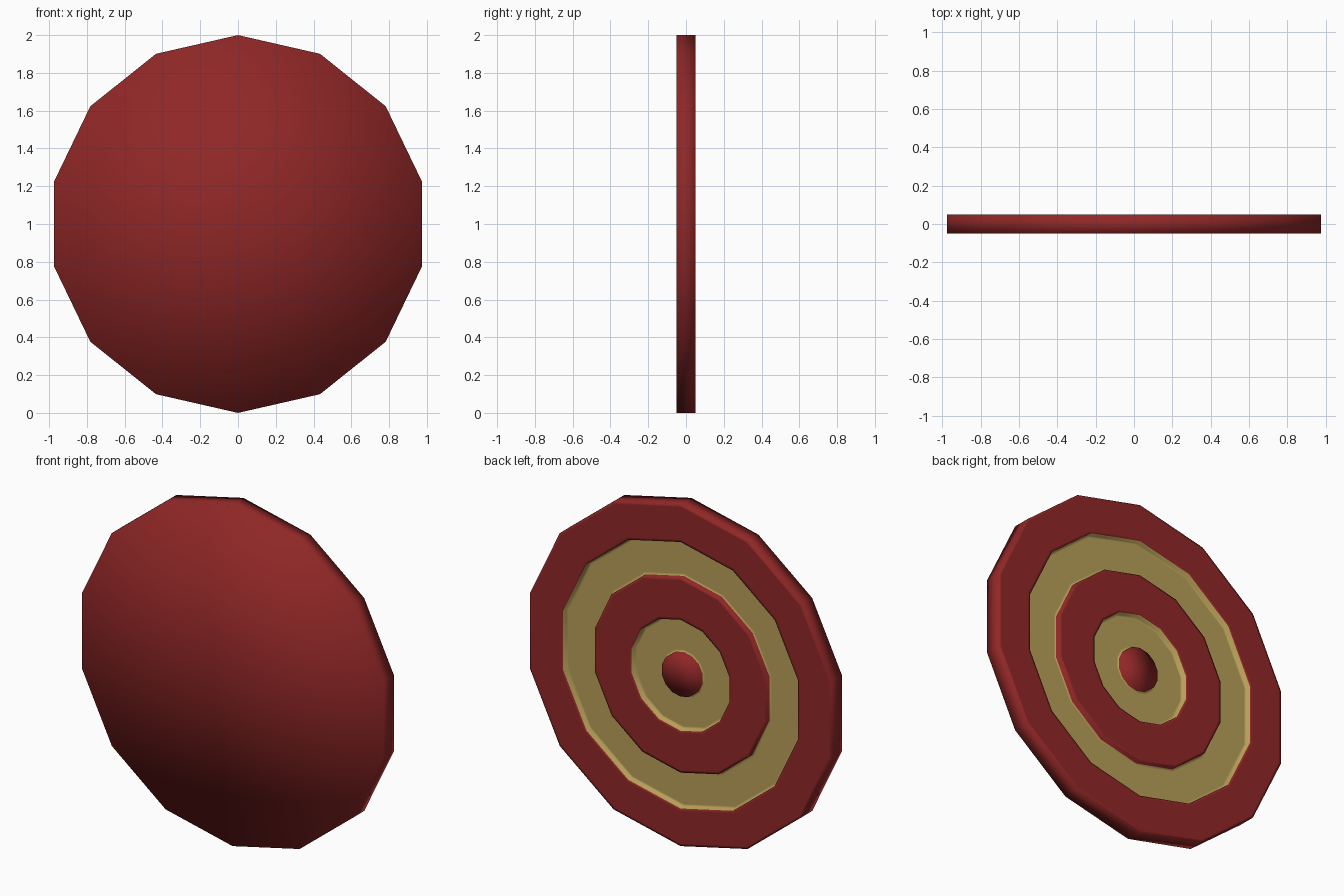
import bpy, bmesh, math

if "Cube" in bpy.data.objects:
    bpy.data.objects.remove(bpy.data.objects["Cube"])

SIDES = 14
HI, LO, FRONT = 0.05, 0.02, -0.05   # raised back, recessed back, front plane
RED, GOLD = 0, 1
S = 0.015                           # support loop width


def material(name, rgb):
    m = bpy.data.materials.new(name)
    m.diffuse_color = (*rgb, 1)
    m.use_nodes = True
    m.node_tree.nodes["Principled BSDF"].inputs["Base Color"].default_value = m.diffuse_color
    return m


# Profile from front rim to back centre: (radius, y, colour of band leading here)
profile = [(1.0, FRONT, RED), (1.0, HI, RED), (1.0 - S, HI, RED)]
for r_out, r_in in ((0.78, 0.57), (0.325, 0.125)):
    profile += [
        (r_out + S, HI, RED), (r_out, HI, RED),      # raised red band
        (r_out, LO, GOLD), (r_out - S, LO, GOLD),    # step down
        (r_in + S, LO, GOLD), (r_in, LO, GOLD),      # recessed gold band
        (r_in, HI, RED),                             # step up
    ]
    if r_in > 0.2:
        profile.append((r_in - S, HI, RED))

bm = bmesh.new()


def ring(r, y):
    pts = [2 * math.pi * i / SIDES for i in range(SIDES)]
    return [bm.verts.new((r * math.sin(a), y, 1 + r * math.cos(a))) for a in pts]


def face(verts, colour):
    f = bm.faces.new(verts)
    f.material_index = colour
    f.smooth = True


# Lathed bands
rings = [ring(r, y) for r, y, _ in profile]
for k in range(1, len(rings)):
    a, b = rings[k - 1], rings[k]
    for i in range(SIDES):
        j = (i + 1) % SIDES
        face((a[i], a[j], b[j], b[i]), profile[k][2])

# Front face and back boss caps, as fans
for loop, y in ((rings[0], FRONT), (rings[-1], HI)):
    c = bm.verts.new((0, y, 1))
    for i in range(SIDES):
        face((loop[i], loop[(i + 1) % SIDES], c), RED)

bmesh.ops.recalc_face_normals(bm, faces=bm.faces)
mesh = bpy.data.meshes.new("target_disc")
bm.to_mesh(mesh)
bm.free()
mesh.materials.append(material("red", (0.28, 0.02, 0.02)))
mesh.materials.append(material("gold", (0.48, 0.35, 0.10)))
disc = bpy.data.objects.new("target_disc", mesh)
bpy.context.collection.objects.link(disc)
